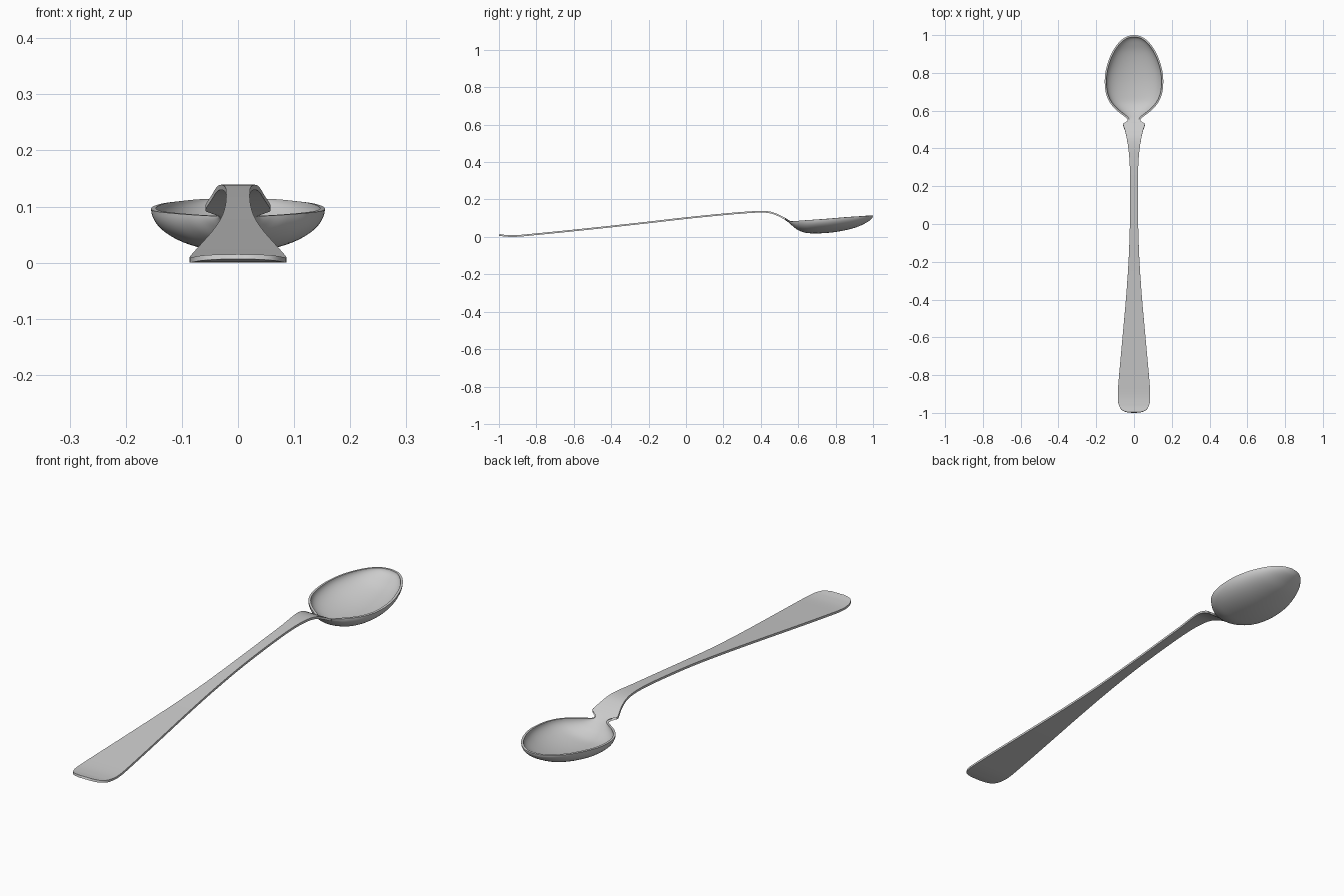
import bpy, math

if "Cube" in bpy.data.objects:
    bpy.data.objects.remove(bpy.data.objects["Cube"])

# Stations along the spoon: y, half width, edge height, dish depth (underside)
STATIONS = [
    (-1.0, .003, .007, 0), (-.997, .035, .006, 0), (-.985, .064, .004, 0),
    (-.955, .081, .001, 0), (-.9, .086, .001, 0), (-.8, .079, .010, 0),
    (-.6, .061, .030, 0), (-.4, .043, .051, 0), (-.2, .029, .073, 0),
    (0, .022, .096, 0), (.2, .021, .116, 0), (.32, .023, .126, 0),
    (.4, .030, .130, 0), (.45, .038, .126, 0), (.49, .047, .112, 0),
    (.525, .058, .094, 0), (.535, .050, .089, .002), (.546, .036, .084, .005),
    (.558, .037, .083, .014), (.575, .058, .084, .030), (.6, .090, .086, .050),
    (.64, .126, .089, .067), (.69, .148, .092, .073), (.75, .155, .096, .075),
    (.81, .150, .101, .073), (.87, .133, .106, .066), (.92, .110, .109, .054),
    (.96, .081, .112, .038), (.985, .052, .1135, .024),
    (.996, .027, .114, .012), (1.0, .002, .1145, .001),
]
STEPS, COLS, THICK = 6, 32, .009


def spline(p0, p1, p2, p3, t):
    """Catmull-Rom point between p1 and p2."""
    return [.5 * (2 * b + (c - a) * t + (2 * a - 5 * b + 4 * c - d) * t * t
                  + (3 * b - a - 3 * c + d) * t ** 3)
            for a, b, c, d in zip(p0, p1, p2, p3)]


# Smoothly interpolated cross-section rows
pts = [STATIONS[0]] + STATIONS + [STATIONS[-1]]
rows = [spline(*pts[i:i + 4], k / STEPS)
        for i in range(len(STATIONS) - 1) for k in range(STEPS)]
rows.append(STATIONS[-1])

# Loft: flat handle sections flow into half-ellipse bowl sections
verts, faces = [], []
for y, w, z, d in rows:
    for j in range(COLS + 1):
        a = math.pi * j / COLS
        verts.append((-w * math.cos(a), y, z - max(d, 0) * math.sin(a)))
n = COLS + 1
for i in range(len(rows) - 1):
    for j in range(COLS):
        k = i * n + j
        faces.append((k, k + 1, k + n + 1, k + n))

mesh = bpy.data.meshes.new("spoon")
mesh.from_pydata(verts, [], faces)
spoon = bpy.data.objects.new("spoon", mesh)
bpy.context.collection.objects.link(spoon)

# Metal thickness, grown upward and into the bowl
shell = spoon.modifiers.new("thickness", 'SOLIDIFY')
shell.thickness = THICK
shell.offset = 1

bpy.context.view_layer.objects.active = spoon
spoon.select_set(True)
bpy.ops.object.modifier_apply(modifier=shell.name)
bpy.ops.object.shade_smooth_by_angle(angle=math.radians(40))
